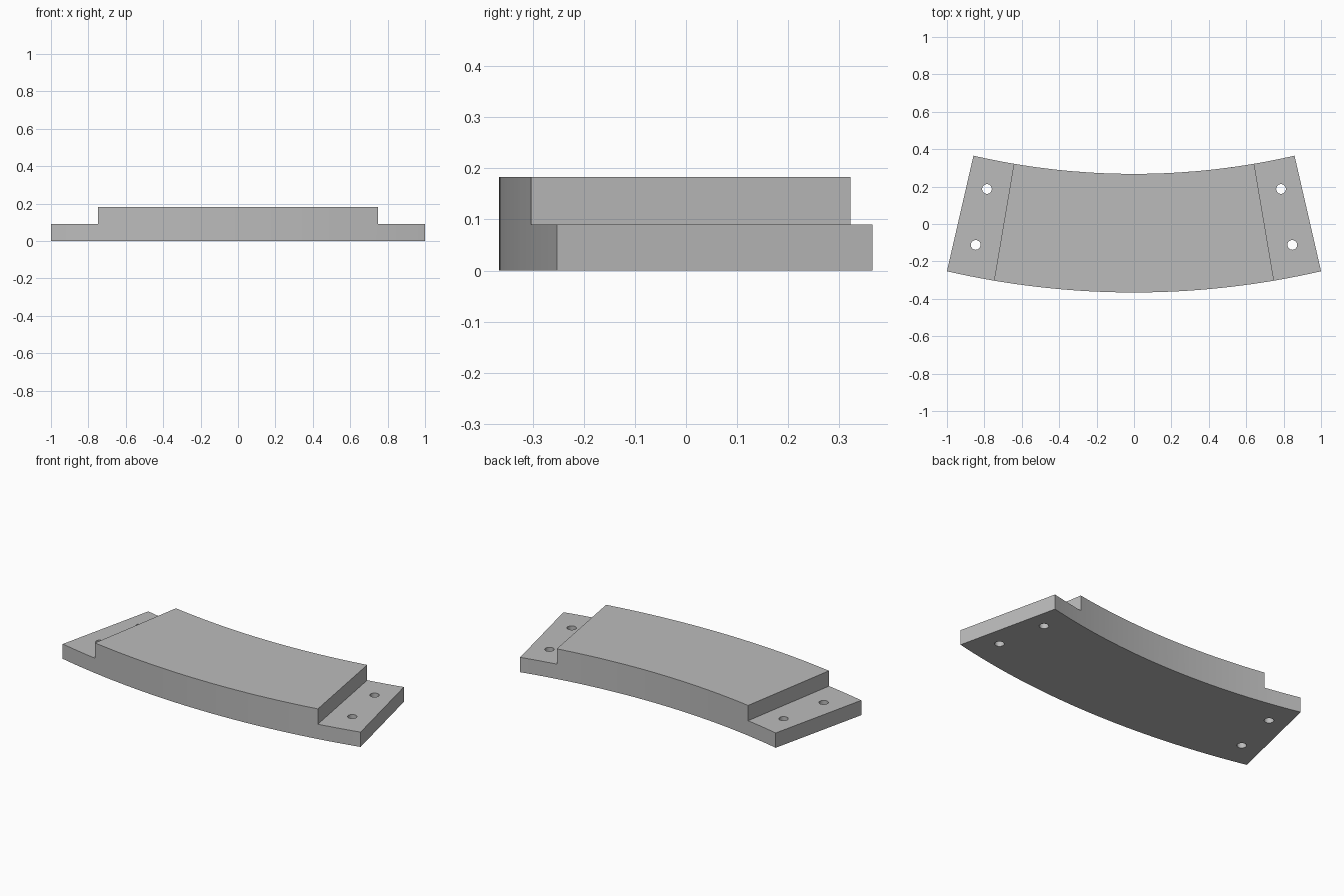
import bpy, bmesh
from math import sin, cos, radians
from mathutils import Matrix, Vector

if "Cube" in bpy.data.objects:
    bpy.data.objects.remove(bpy.data.objects["Cube"], do_unlink=True)

R_OUT, R_IN, CENTRE_Y = 4.47, 3.836, 4.104
END, STEP = 12.93, 9.64          # half angles of the whole arc and of the raised pad
LOW, HIGH = 0.09, 0.183          # heights of the end tabs and of the pad


def polar(angle, r, z):
    a = radians(angle)
    return Vector((r * sin(a), CENTRE_Y - r * cos(a), z))


def add_object(name, bm):
    bmesh.ops.recalc_face_normals(bm, faces=bm.faces)
    mesh = bpy.data.meshes.new(name)
    bm.to_mesh(mesh)
    bm.free()
    ob = bpy.data.objects.new(name, mesh)
    bpy.context.collection.objects.link(ob)
    return ob


# Material
grey = bpy.data.materials.new("plain_grey")
grey.use_nodes = True
colour = (0.5, 0.5, 0.5, 1)
grey.diffuse_color = colour
grey.node_tree.nodes["Principled BSDF"].inputs["Base Color"].default_value = colour

# Stepped profile laid out as angle and height, extruded in radius, then bent
bm = bmesh.new()


def profile_strip(a0, a1, z0, z1, count):
    for i in range(count):
        b0 = a0 + (a1 - a0) * i / count
        b1 = a0 + (a1 - a0) * (i + 1) / count
        bm.faces.new([bm.verts.new((b, R_OUT, z)) for b, z in
                      ((b0, z0), (b1, z0), (b1, z1), (b0, z1))])


profile_strip(-END, -STEP, 0, LOW, 6)
profile_strip(-STEP, STEP, 0, LOW, 32)
profile_strip(-STEP, STEP, LOW, HIGH, 32)
profile_strip(STEP, END, 0, LOW, 6)
bmesh.ops.remove_doubles(bm, verts=bm.verts, dist=0.0001)
extruded = bmesh.ops.extrude_face_region(bm, geom=bm.faces[:], use_keep_orig=True)
for v in extruded["geom"]:
    if isinstance(v, bmesh.types.BMVert):
        v.co.y = R_IN
for v in bm.verts:
    v.co = polar(*v.co)
bmesh.ops.dissolve_limit(bm, angle_limit=radians(0.05), verts=bm.verts, edges=bm.edges)
segment = add_object("curved_segment", bm)
segment.data.materials.append(grey)

# Bolt holes through both end tabs
bm = bmesh.new()
for side in (-1, 1):
    for r in (3.995, 4.30):
        bmesh.ops.create_cone(bm, cap_ends=True, segments=32, radius1=0.026,
                              radius2=0.026, depth=0.4,
                              matrix=Matrix.Translation(polar(side * 11.35, r, LOW / 2)))
cutter = add_object("bolt_hole_cutters", bm)
cutter.hide_render = True
cut = segment.modifiers.new("bolt_holes", 'BOOLEAN')
cut.operation = 'DIFFERENCE'
cut.solver = 'EXACT'
cut.object = cutter
depsgraph = bpy.context.evaluated_depsgraph_get()
result = bpy.data.meshes.new_from_object(segment.evaluated_get(depsgraph))
segment.modifiers.clear()
segment.data = result
result.name = "curved_segment"
result.materials.clear()
result.materials.append(grey)
for p in result.polygons:
    p.material_index = 0
bpy.data.objects.remove(cutter, do_unlink=True)

# Smooth the curved walls, keep the corners sharp
bpy.ops.object.select_all(action='DESELECT')
segment.select_set(True)
bpy.context.view_layer.objects.active = segment
bpy.ops.object.shade_smooth_by_angle(angle=radians(30))
